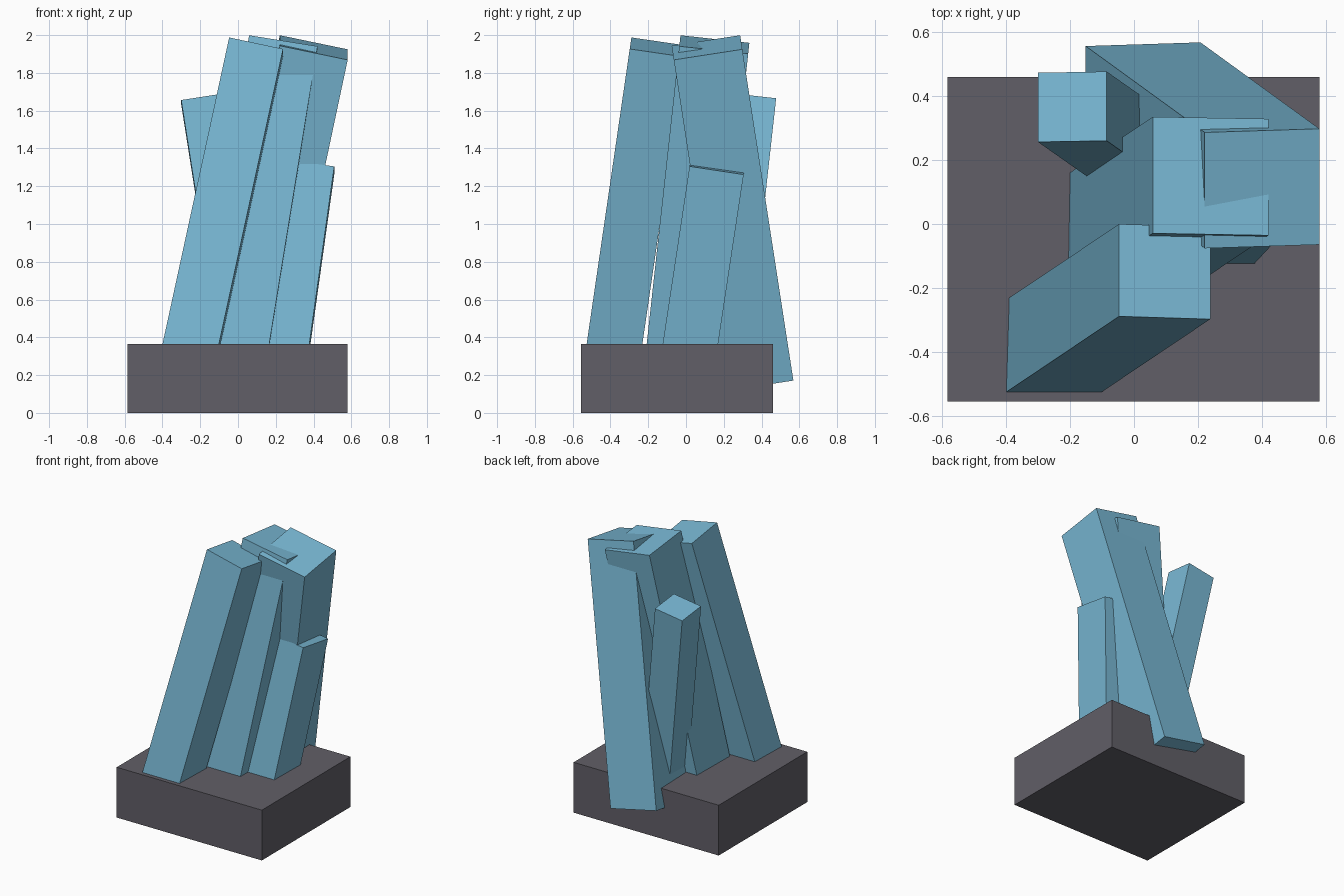
import bpy, bmesh
from mathutils import Matrix, Vector

if "Cube" in bpy.data.objects:
    bpy.data.objects.remove(bpy.data.objects["Cube"])


def material(name, rgb):
    m = bpy.data.materials.new(name)
    m.diffuse_color = (*rgb, 1)
    m.use_nodes = True
    m.node_tree.nodes["Principled BSDF"].inputs["Base Color"].default_value = m.diffuse_color
    return m


stone = material("dark_stone", (0.12, 0.114, 0.136))
blue = material("crystal_blue", (0.19, 0.48, 0.66))


def box(name, size, matrix, mat):
    bm = bmesh.new()
    bmesh.ops.create_cube(bm, size=1, matrix=matrix @ Matrix.Diagonal((*size, 1)))
    mesh = bpy.data.meshes.new(name)
    bm.to_mesh(mesh)
    bm.free()
    mesh.materials.append(mat)
    ob = bpy.data.objects.new(name, mesh)
    bpy.context.collection.objects.link(ob)
    return ob


def crystal(name, top, width, length, rx, ry):
    """Square prism hung from its top centre, tilted about x and y."""
    rot = Matrix.Rotation(rx, 4, 'X') @ Matrix.Rotation(ry, 4, 'Y')
    mat = Matrix.Translation(top) @ rot @ Matrix.Translation((0, 0, -length / 2))
    box(name, (width, width, length), mat, blue)


# Rock plinth
box("base", (1.165, 1.016, 0.365),
    Matrix.Translation(Vector((-0.002, -0.048, 0.1825))), stone)

# Leaning crystals
crystal("front_left_crystal", (0.096, -0.149, 1.936), 0.292, 1.818, -0.145, 0.212)
crystal("back_right_crystal", (0.401, 0.111, 1.934), 0.367, 1.813, 0.153, 0.207)
crystal("centre_crystal", (0.240, 0.150, 1.950), 0.367, 1.800, -0.109, 0.160)
crystal("back_left_crystal", (-0.193, 0.367, 1.661), 0.218, 1.505, -0.110, -0.155)
crystal("short_right_crystal", (0.366, 0.165, 1.303), 0.290, 1.147, -0.150, 0.138)
